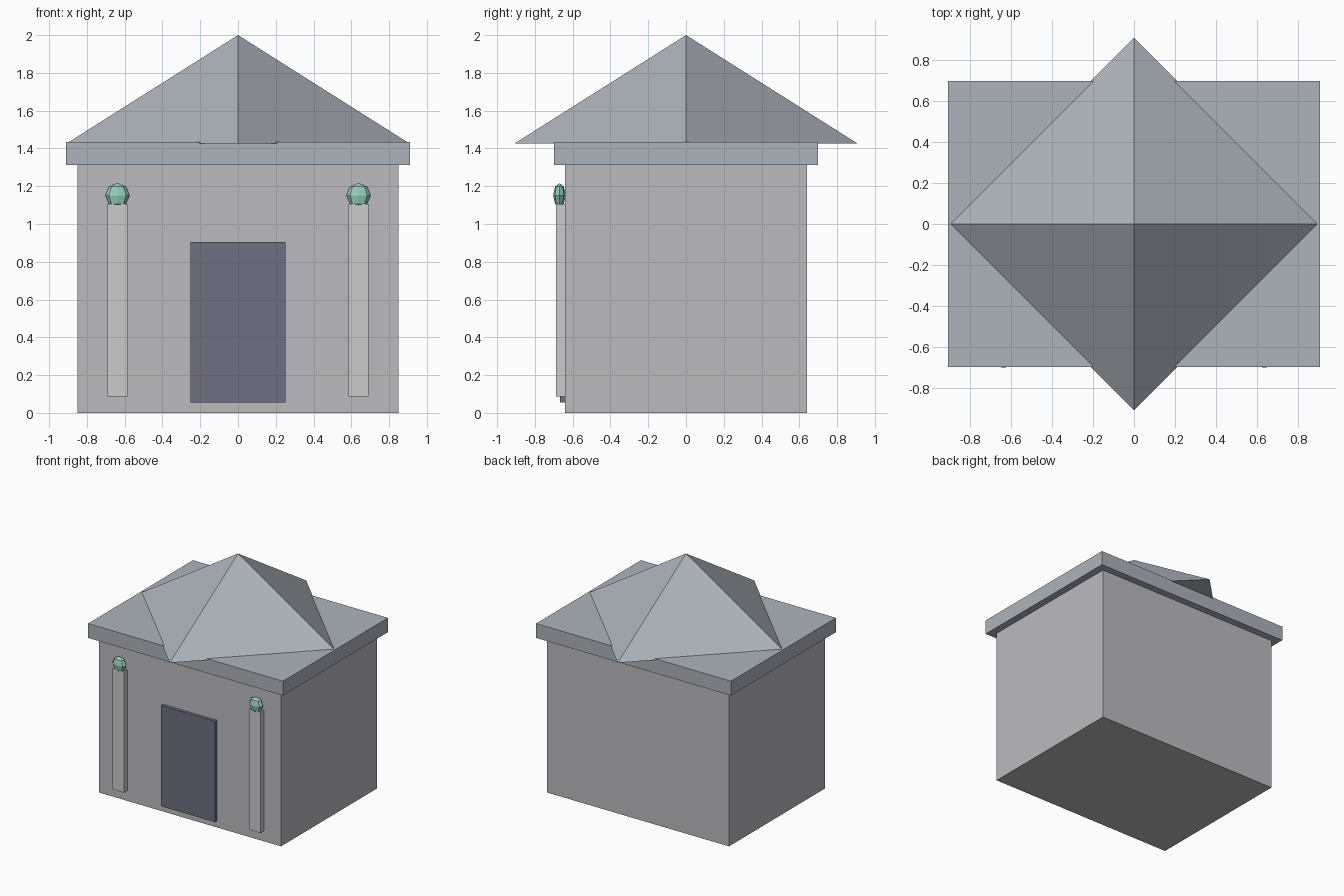
import bpy

if "Cube" in bpy.data.objects:
    bpy.data.objects.remove(bpy.data.objects["Cube"])


def material(name, rgb):
    m = bpy.data.materials.new(name)
    m.diffuse_color = (*rgb, 1.0)
    m.use_nodes = True
    m.node_tree.nodes["Principled BSDF"].inputs["Base Color"].default_value = m.diffuse_color
    return m


STONE = material("stone", (0.50, 0.50, 0.52))
SLATE = material("slate", (0.42, 0.45, 0.50))
PALE = material("pale_stone", (0.60, 0.60, 0.60))
DARK = material("dark_door", (0.16, 0.16, 0.22))
GREEN = material("green_copper", (0.30, 0.62, 0.50))


def finish(name, mat):
    ob = bpy.context.object
    ob.name = name
    ob.data.materials.append(mat)
    return ob


def box(name, x, y, z, mat):
    """Box from (min, max) ranges on each axis."""
    ranges = (x, y, z)
    bpy.ops.mesh.primitive_cube_add(size=1, location=[(a + b) / 2 for a, b in ranges])
    bpy.context.object.scale = [b - a for a, b in ranges]
    bpy.ops.object.transform_apply(location=False, rotation=False, scale=True)
    return finish(name, mat)


# Main walls and the overhanging cornice
box("walls", (-0.85, 0.85), (-0.64, 0.64), (0, 1.312), STONE)
box("cornice", (-0.91, 0.91), (-0.70, 0.70), (1.312, 1.433), SLATE)

# Four-sided pyramid roof, corners pointing along the axes
bpy.ops.mesh.primitive_cone_add(vertices=4, radius1=0.91, radius2=0, depth=0.575,
                                location=(0, 0, 1.7125))
finish("roof", SLATE)

# Door panel on the front
box("door", (-0.252, 0.252), (-0.667, -0.63), (0.055, 0.905), DARK)

# Pilasters with faceted, flattened finials
for side, label in ((-1, "left"), (1, "right")):
    cx = side * 0.638
    box(f"{label}_pilaster", (cx - 0.053, cx + 0.053), (-0.687, -0.635), (0.088, 1.107), PALE)
    bpy.ops.mesh.primitive_uv_sphere_add(segments=8, ring_count=4, radius=0.064,
                                         location=(cx, -0.67, 1.152))
    bpy.context.object.scale = (1, 0.52, 1)
    finish(f"{label}_finial", GREEN)
